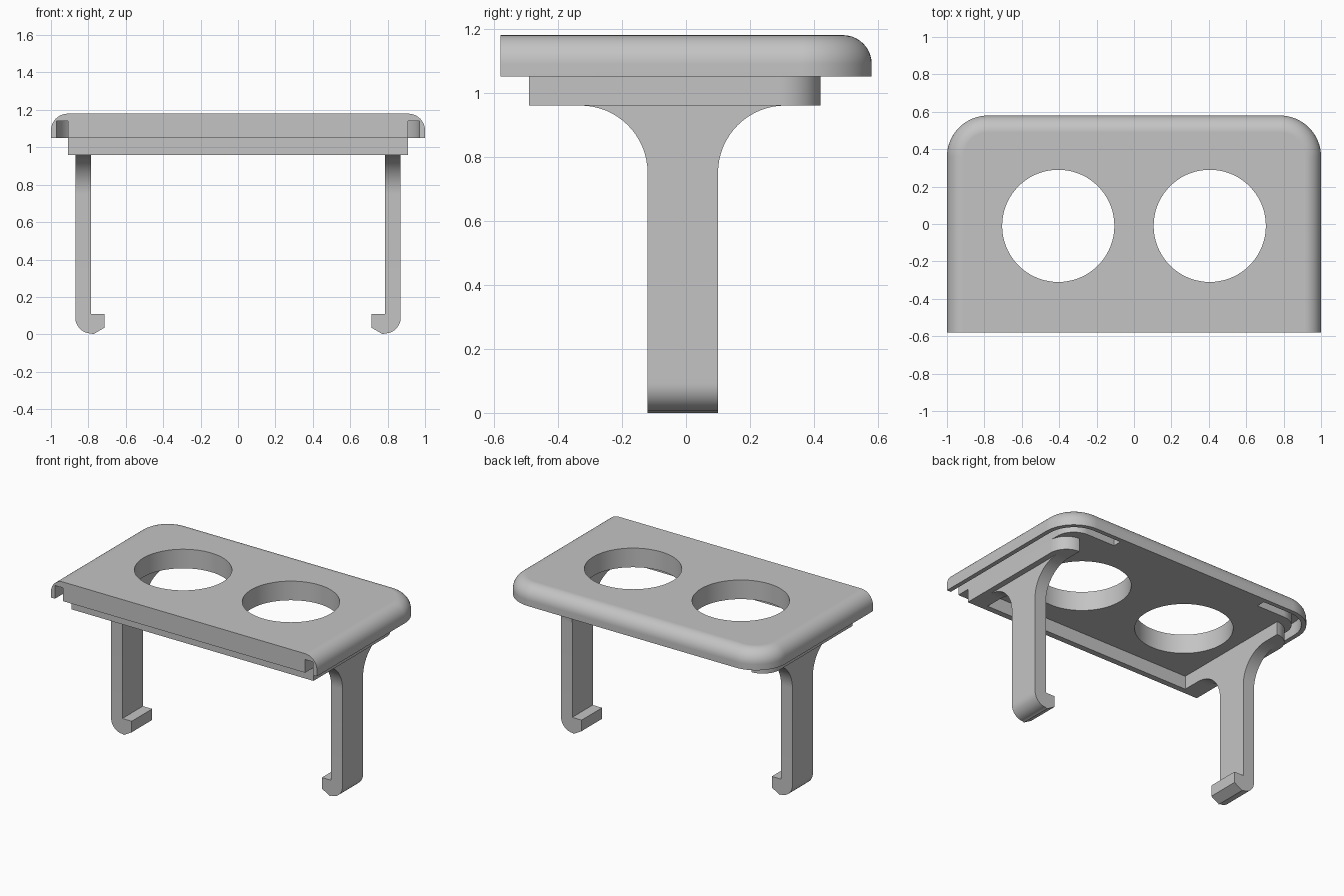
import bpy, bmesh
from math import sin, cos, pi, radians
from mathutils import Vector

cube = bpy.data.objects.get("Cube")
if cube:
    bpy.data.objects.remove(cube, do_unlink=True)

grey = bpy.data.materials.new("plain_grey")
grey.use_nodes = True
grey.diffuse_color = (0.55, 0.55, 0.55, 1)
grey.node_tree.nodes["Principled BSDF"].inputs["Base Color"].default_value = (0.55, 0.55, 0.55, 1)


def arc(cx, cy, r, start, end, n=16):
    angles = [radians(start + (end - start) * i / n) for i in range(n + 1)]
    return [(cx + r * cos(a), cy + r * sin(a)) for a in angles]


def loft(name, rings):
    """Skin a stack of equal point rings and cap both ends."""
    bm = bmesh.new()
    loops = [[bm.verts.new(p) for p in ring] for ring in rings]
    for low, high in zip(loops, loops[1:]):
        for i in range(len(low)):
            j = (i + 1) % len(low)
            bm.faces.new((low[i], low[j], high[j], high[i]))
    bm.faces.new(loops[0][::-1])
    bm.faces.new(loops[-1])
    bmesh.ops.recalc_face_normals(bm, faces=bm.faces)
    mesh = bpy.data.meshes.new(name)
    bm.to_mesh(mesh)
    bm.free()
    mesh.materials.append(grey)
    obj = bpy.data.objects.new(name, mesh)
    bpy.context.collection.objects.link(obj)
    return obj


def prism(name, points, axis, low, high):
    """Extrude a 2D outline along the given axis."""
    place = {"x": lambda p, d: (d, p[0], p[1]),
             "y": lambda p, d: (p[0], d, p[1]),
             "z": lambda p, d: (p[0], p[1], d)}[axis]
    return loft(name, [[place(p, d) for p in points] for d in (low, high)])


def select(obj):
    bpy.ops.object.select_all(action="DESELECT")
    obj.select_set(True)
    bpy.context.view_layer.objects.active = obj


def smooth(obj):
    select(obj)
    bpy.ops.object.shade_smooth_by_angle(angle=radians(30))


def cut(obj, cutter):
    cutter.hide_render = True
    mod = obj.modifiers.new("cut", "BOOLEAN")
    mod.operation, mod.solver, mod.object = "DIFFERENCE", "EXACT", cutter
    select(obj)
    bpy.ops.object.modifier_apply(modifier=mod.name)
    bpy.data.objects.remove(cutter, do_unlink=True)


def mirrored(points, side):
    return [(side * x, y) for x, y in points]


# Top plate: square front, rounded back corners, rounded upper edge
FRONT, CX, CY, CORNER = -0.58, 0.78, 0.36, 0.22
UNDER, TOP, EDGE = 1.05, 1.18, 0.09


def outline(inset):
    r = CORNER - inset
    half = [(1 - inset, FRONT)] + arc(CX, CY, r, 0, 90)
    return half + mirrored(half[::-1], -1)


layers = [(0, UNDER)]
for k in range(11):
    a = k / 10 * pi / 2
    layers.append((EDGE * (1 - cos(a)), TOP - EDGE + EDGE * sin(a)))
plate = loft("top_plate", [[(x, y, z) for x, y in outline(i)] for i, z in layers])

# Two round openings and the grooves under the side edges
groove = ([(0.97, -0.7)] + arc(CX, CY, 0.19, 0, 90) + [(0.57, 0.55), (0.57, 0.49)]
          + arc(CX, CY, 0.13, 90, 0) + [(0.91, -0.7)])
for side in (-1, 1):
    circle = arc(side * 0.405, -0.01, 0.3, 0, 360, 72)[:-1]
    cut(plate, prism("hole_cutter", circle, "z", 0.9, 1.3))
    cut(plate, prism("groove_cutter", mirrored(groove, side), "z", 0.9, 1.14))
smooth(plate)
weights = plate.modifiers.new("even_shading", "WEIGHTED_NORMAL")
weights.keep_sharp = True

# Lower frame: front bar with two side rails rounded at the back
INNER, LEG_OUT, JOIN = 0.785, 0.87, 0.96
outer = [(0.91, -0.49)] + arc(INNER, 0.295, 0.125, 0, 90)
inner = [(INNER, -0.45)]
right_half = outer + inner
frame = prism("lower_frame", right_half + mirrored(right_half[::-1], -1), "z", JOIN, UNDER)
smooth(frame)

# Clip legs: flared at the top, hooked inwards at the bottom
flare = ([(-0.12, 0.11), (0.10, 0.11)] + arc(0.31, 0.75, 0.21, 180, 90)
         + arc(-0.33, 0.75, 0.21, 90, 0))
hook = ([(LEG_OUT, 0.11)] + arc(INNER, 0.09, 0.085, 0, -90, 12)
        + [(0.775, 0.0), (0.715, 0.035), (0.715, 0.11)])
for side, label in ((1, "left"), (-1, "right")):
    leg = prism(label + "_leg", flare, "x", side * INNER, side * LEG_OUT)
    foot = prism(label + "_hook", mirrored(hook, side), "y", -0.12, 0.10)
    smooth(leg)
    smooth(foot)
